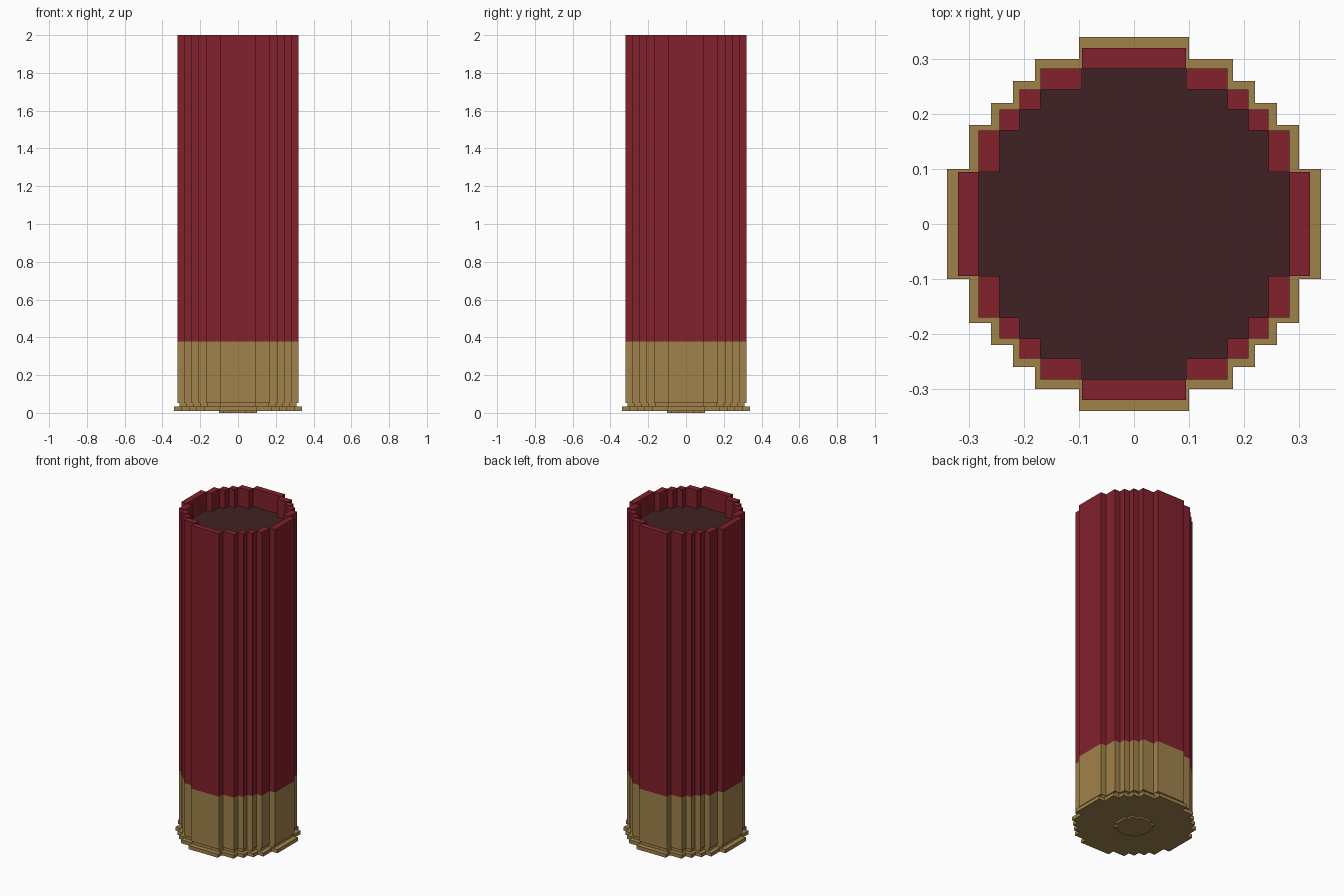
import bpy, bmesh

if "Cube" in bpy.data.objects:
    bpy.data.objects.remove(bpy.data.objects["Cube"])


def material(name, rgb):
    m = bpy.data.materials.new(name)
    m.diffuse_color = (*rgb, 1)
    m.use_nodes = True
    m.node_tree.nodes["Principled BSDF"].inputs["Base Color"].default_value = m.diffuse_color
    return m


RED = material("red_plastic", (0.225, 0.015, 0.025))
BRASS = material("brass", (0.352, 0.225, 0.070))
DARK = material("dark_filling", (0.050, 0.016, 0.018))


def finish(bm, name, mat):
    bmesh.ops.recalc_face_normals(bm, faces=bm.faces)
    mesh = bpy.data.meshes.new(name)
    bm.to_mesh(mesh)
    bm.free()
    mesh.materials.append(mat)
    bpy.context.collection.objects.link(bpy.data.objects.new(name, mesh))


def outline(steps):
    """Closed stepped circle from the convex corners of one quadrant."""
    quad = []
    for i, (x, y) in enumerate(steps):
        quad.append((x, y))
        if i + 1 < len(steps):
            quad.append((steps[i + 1][0], y))
    points = []
    for _ in range(4):
        points += quad
        quad = [(-y, x) for x, y in quad]
    return points


def prism(name, steps, z0, z1, mat):
    bm = bmesh.new()
    base = bm.faces.new([bm.verts.new((x, y, z0)) for x, y in outline(steps)])
    top = bmesh.ops.extrude_face_region(bm, geom=[base], use_keep_orig=True)
    verts = [g for g in top["geom"] if isinstance(g, bmesh.types.BMVert)]
    bmesh.ops.translate(bm, verts=verts, vec=(0, 0, z1 - z0))
    finish(bm, name, mat)


def mirrored(half):
    """Complete a quadrant's corners by mirroring across its diagonal."""
    return half + [(y, x) for x, y in reversed(half) if x != y]


RIM = mirrored([(0.34, 0.10), (0.30, 0.18), (0.26, 0.22)])
BODY = mirrored([(0.32, 0.095), (0.283, 0.17), (0.245, 0.208)])
NECK = mirrored([(0.31, 0.092), (0.274, 0.165), (0.238, 0.202)])
BORE = mirrored([(0.283, 0.095), (0.245, 0.17), (0.208, 0.208)])
PRIMER = mirrored([(0.10, 0.04), (0.08, 0.08)])

# Brass base: primer, flange, neck and cup
prism("primer", PRIMER, 0.0, 0.012, BRASS)
prism("base_rim", RIM, 0.011, 0.033, BRASS)
prism("base_neck", NECK, 0.033, 0.053, BRASS)
prism("brass_cup", BODY, 0.053, 0.378, BRASS)

# Filling recessed below the mouth
prism("filling", BORE, 0.378, 1.887, DARK)

# Tube wall: upright staves that meet at their corners
bm = bmesh.new()
staves = [(0.283, 0.32, -0.095, 0.095), (0.245, 0.283, 0.095, 0.17),
          (0.208, 0.245, 0.17, 0.208), (0.17, 0.208, 0.208, 0.245),
          (0.095, 0.17, 0.245, 0.283)]
for x0, x1, y0, y1 in staves:
    corners = [(x0, y0), (x1, y0), (x1, y1), (x0, y1)]
    for _ in range(4):
        low = [bm.verts.new((x, y, 0.378)) for x, y in corners]
        high = [bm.verts.new((x, y, 2.0)) for x, y in corners]
        bm.faces.new(low[::-1])
        bm.faces.new(high)
        for i in range(4):
            j = (i + 1) % 4
            bm.faces.new((low[i], low[j], high[j], high[i]))
        corners = [(-y, x) for x, y in corners]
finish(bm, "tube_wall", RED)
